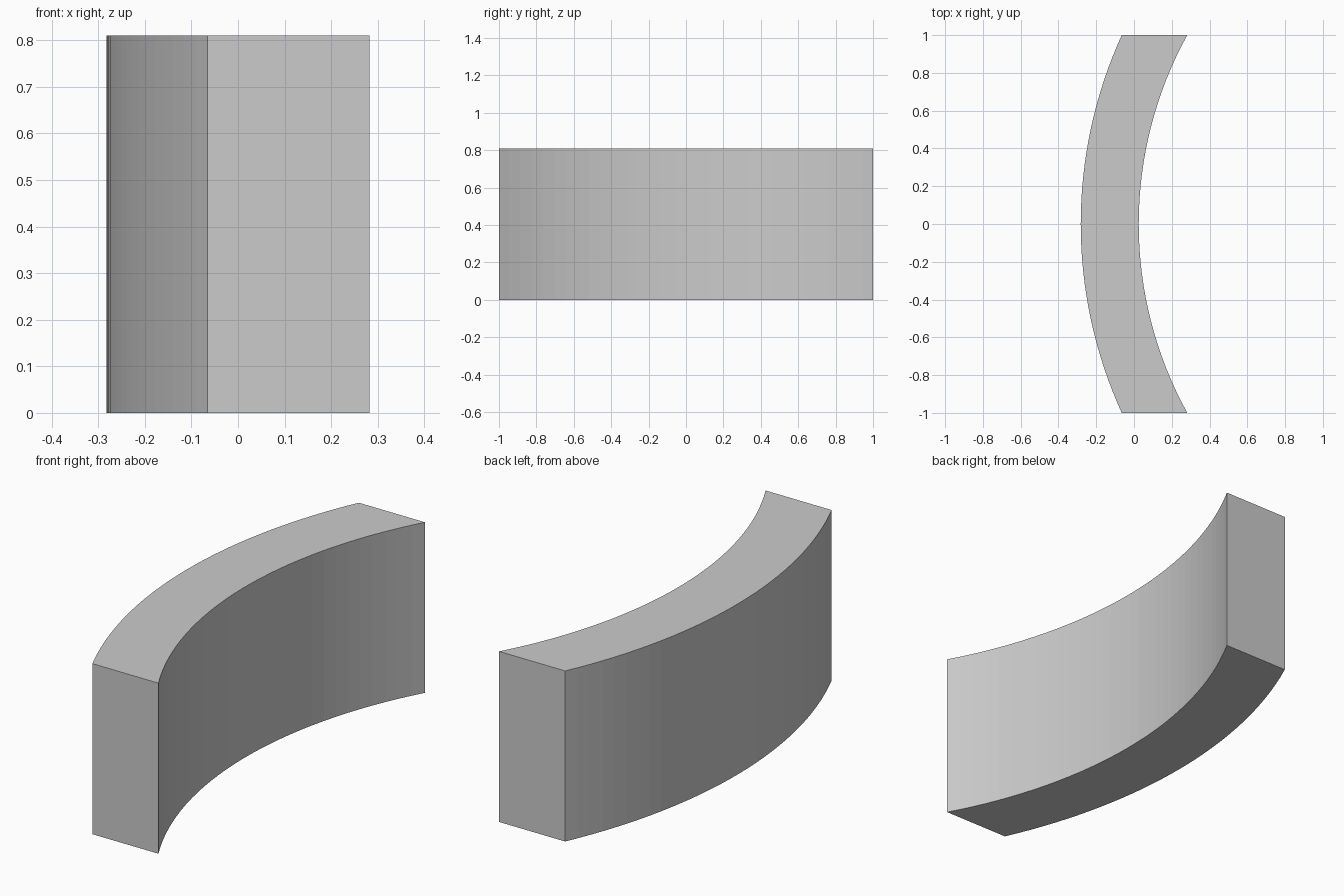
import bpy
import bmesh
import math

if "Cube" in bpy.data.objects:
    bpy.data.objects.remove(bpy.data.objects["Cube"])

HEIGHT = 0.81
SEGMENTS = 32


def arc(apex_x, end_x):
    """Points of a shallow arc from y = -1 to y = 1, bulging toward -x."""
    sagitta = end_x - apex_x
    radius = (1 + sagitta ** 2) / (2 * sagitta)
    half = math.asin(1 / radius)
    centre = apex_x + radius
    angles = [half * (2 * i / SEGMENTS - 1) for i in range(SEGMENTS + 1)]
    return [(centre - radius * math.cos(a), radius * math.sin(a)) for a in angles]


# Curved wall: strip between the outer and inner arcs, extruded upward
outer = arc(-0.282, -0.065)
inner = arc(0.025, 0.282)
bm = bmesh.new()
rows = [[bm.verts.new((x, y, 0)) for x, y in side] for side in (outer, inner)]
for i in range(SEGMENTS):
    bm.faces.new((rows[0][i], rows[1][i], rows[1][i + 1], rows[0][i + 1]))
result = bmesh.ops.extrude_face_region(bm, geom=bm.faces[:], use_keep_orig=True)
top = [v for v in result["geom"] if isinstance(v, bmesh.types.BMVert)]
bmesh.ops.translate(bm, verts=top, vec=(0, 0, HEIGHT))
bmesh.ops.recalc_face_normals(bm, faces=bm.faces[:])

mesh = bpy.data.meshes.new("curved_wall")
bm.to_mesh(mesh)
bm.free()
wall = bpy.data.objects.new("curved_wall", mesh)
bpy.context.collection.objects.link(wall)

# Plain grey finish
grey = bpy.data.materials.new("light_grey")
grey.diffuse_color = (0.6, 0.6, 0.6, 1)
grey.use_nodes = True
grey.node_tree.nodes["Principled BSDF"].inputs["Base Color"].default_value = grey.diffuse_color
mesh.materials.append(grey)
